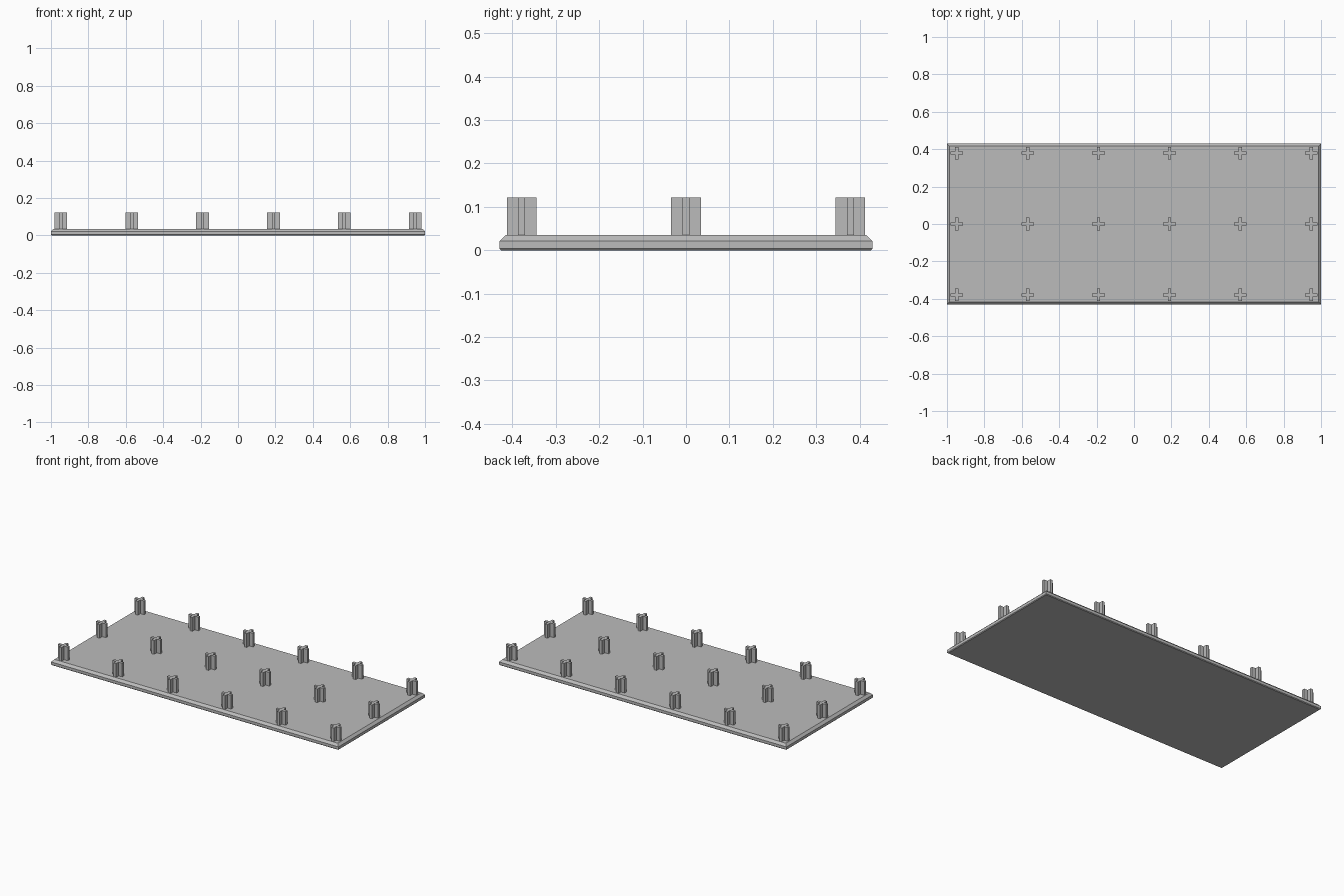
import bpy
import bmesh

cube = bpy.data.objects.get("Cube")
if cube:
    bpy.data.objects.remove(cube, do_unlink=True)

# Single grey material
grey = bpy.data.materials.new("plain_grey")
grey.use_nodes = True
color = (0.5, 0.5, 0.5, 1)
grey.diffuse_color = color
grey.node_tree.nodes["Principled BSDF"].inputs["Base Color"].default_value = color


def make_object(name, bm):
    bmesh.ops.recalc_face_normals(bm, faces=bm.faces)
    mesh = bpy.data.meshes.new(name)
    bm.to_mesh(mesh)
    bm.free()
    mesh.materials.append(grey)
    obj = bpy.data.objects.new(name, mesh)
    bpy.context.collection.objects.link(obj)
    return obj


def loft(loops):
    """Closed solid through stacked loops of matching points."""
    bm = bmesh.new()
    rings = [[bm.verts.new(p) for p in loop] for loop in loops]
    n = len(rings[0])
    for low, high in zip(rings, rings[1:]):
        for i in range(n):
            j = (i + 1) % n
            bm.faces.new((low[i], low[j], high[j], high[i]))
    bm.faces.new(rings[0][::-1])
    bm.faces.new(rings[-1])
    return bm


# Base plate: wide top chamfer and a fine bottom chamfer
HALF_X, HALF_Y, TOP = 1.0, 0.43, 0.035
profile = [(0.004, 0), (0, 0.004), (0, 0.021), (0.014, TOP)]
corners = [(-1, -1), (1, -1), (1, 1), (-1, 1)]
make_object("base_plate", loft(
    [[(sx * (HALF_X - inset), sy * (HALF_Y - inset), z) for sx, sy in corners]
     for inset, z in profile]))

# Cross-shaped pegs in a regular grid, sharing one mesh
ARM, THIN, PEG_TOP, SPACING = 0.034, 0.0085, 0.121, 0.379
quarter = [(ARM, -THIN), (ARM, THIN), (THIN, THIN)]
outline = []
for turn in range(4):
    outline += quarter
    quarter = [(-y, x) for x, y in quarter]

peg_mesh = None
for row in range(3):
    for col in range(6):
        name = f"cross_peg_{row + 1}_{col + 1}"
        if peg_mesh is None:
            peg = make_object(name, loft(
                [[(x, y, z) for x, y in outline] for z in (TOP - 0.002, PEG_TOP)]))
            peg_mesh = peg.data
        else:
            peg = bpy.data.objects.new(name, peg_mesh)
            bpy.context.collection.objects.link(peg)
        peg.location = ((col - 2.5) * SPACING, (row - 1) * SPACING, 0)
